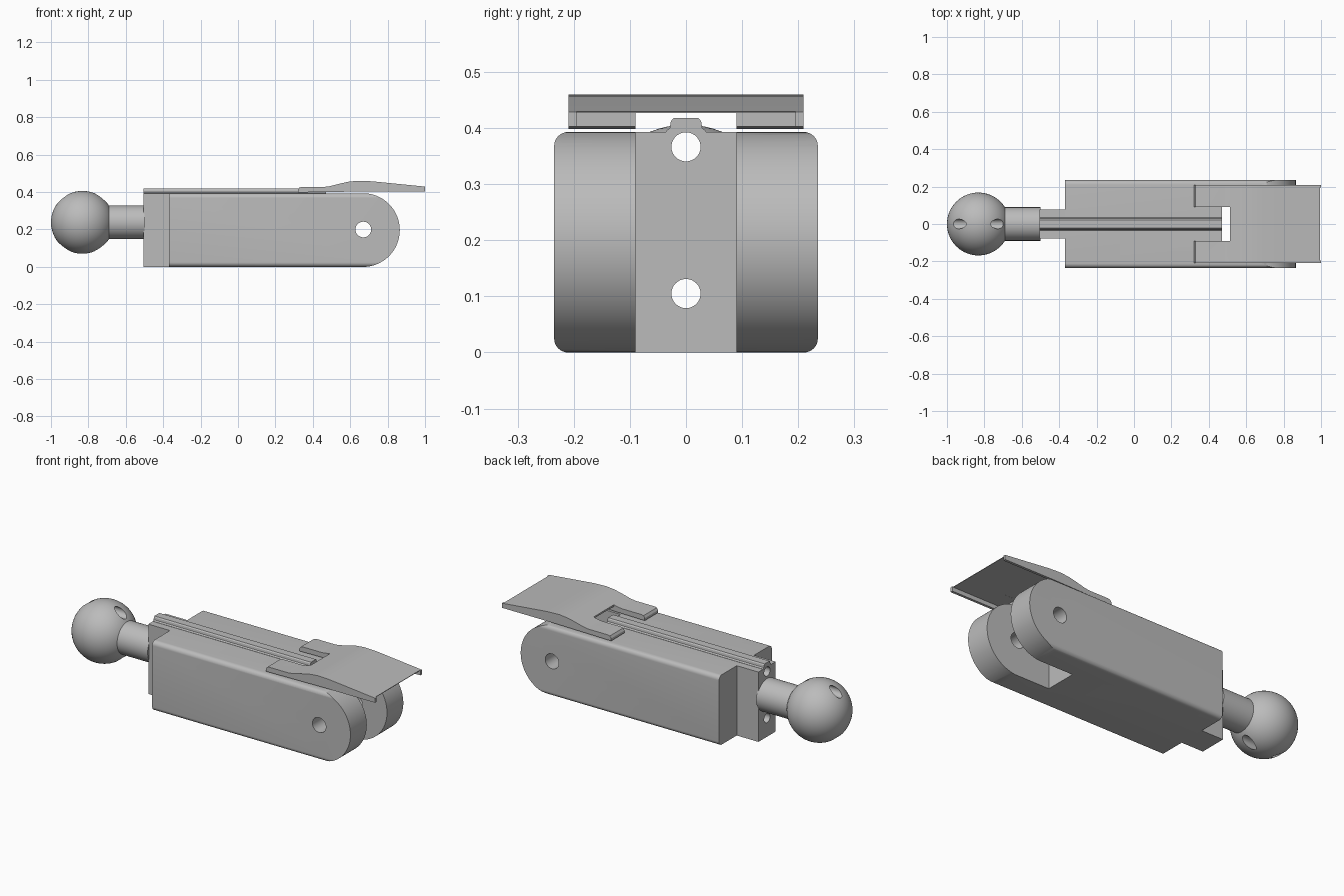
import bpy, bmesh
from math import sin, cos, pi, radians

cube = bpy.data.objects.get("Cube")
if cube:
    bpy.data.objects.remove(cube)

grey = bpy.data.materials.new("plain grey")
grey.use_nodes = True
grey.diffuse_color = (0.5, 0.5, 0.5, 1)
grey.node_tree.nodes["Principled BSDF"].inputs["Base Color"].default_value = (0.5, 0.5, 0.5, 1)


def make(name, bm):
    bmesh.ops.recalc_face_normals(bm, faces=bm.faces)
    mesh = bpy.data.meshes.new(name)
    bm.to_mesh(mesh)
    bm.free()
    mesh.materials.append(grey)
    ob = bpy.data.objects.new(name, mesh)
    bpy.context.collection.objects.link(ob)
    return ob


def prism(name, points, axis, start, end):
    """Extrude a closed profile: (y, z) along x, or (x, z) along y."""
    bm = bmesh.new()
    place = (lambda p: (start, *p)) if axis == "x" else (lambda p: (p[0], start, p[1]))
    face = bm.faces.new([bm.verts.new(place(p)) for p in points])
    moved = bmesh.ops.extrude_face_region(bm, geom=[face])["geom"]
    step = (end - start, 0, 0) if axis == "x" else (0, end - start, 0)
    bmesh.ops.translate(bm, vec=step, verts=[v for v in moved if isinstance(v, bmesh.types.BMVert)])
    return make(name, bm)


def arc(cx, cz, r, a, b, n):
    return [(cx + r * cos(radians(a + (b - a) * i / n)),
             cz + r * sin(radians(a + (b - a) * i / n))) for i in range(n + 1)]


def rod(name, u, v, r, axis, start, end, n=48):
    return prism(name, arc(u, v, r, 0, 360, n)[:-1], axis, start, end)


def box(name, x0, x1, half, z0, z1):
    return prism(name, [(x0, z0), (x1, z0), (x1, z1), (x0, z1)], "y", -half, half)


def combine(ob, tools, operation="DIFFERENCE"):
    for tool in tools:
        mod = ob.modifiers.new("cut", "BOOLEAN")
        mod.operation, mod.solver, mod.object = operation, "EXACT", tool
    bpy.context.view_layer.update()
    graph = bpy.context.evaluated_depsgraph_get()
    mesh = bpy.data.meshes.new_from_object(ob.evaluated_get(graph))
    ob.modifiers.clear()
    ob.data = mesh


H, W, R = 0.393, 0.235, 0.025
MID = H / 2

# Cutters: two long bores, the cross pin hole and the fork slot
bores = [rod("bore_cutter", 0, z, 0.026, "x", -1.2, 1.2, 32) for z in (0.105, 0.3665)]
pin = rod("pin_cutter", 0.67, MID + 0.003, 0.042, "y", -0.5, 0.5, 32)
slot = box("slot_cutter", 0.47, 1.2, 0.09, -0.1, 0.6)

# Body: rounded bar trimmed to a half-round end
section = []
for cy, cz, a in ((W - R, H - R, 0), (R - W, H - R, 90), (R - W, R, 180), (W - R, R, 270)):
    section += arc(cy, cz, R, a, a + 90, 8)
body = prism("body", section, "x", -0.37, 1.0)
trim = prism("trim_cutter", arc(0.668, MID, MID + 0.0005, -90, 90, 48)
             + [(-0.5, H + 0.0005), (-0.5, -0.0005)], "y", -0.5, 0.5)
combine(body, [trim], "INTERSECT")
combine(body, [slot, pin] + bores)

# Tongue at the back of the body
tongue = box("tongue", -0.505, -0.37, 0.077, 0, H)
combine(tongue, bores)

# Guide rail along the top
half_rail = [(0.036, 0.385), (0.036, 0.394), (0.029, 0.400), (0.027, 0.412), (0.022, 0.418)]
rail = prism("top_rail", half_rail + [(-y, z) for y, z in reversed(half_rail)], "x", -0.505, 0.47)
combine(rail, bores)

# Ball and neck
neck = rod("neck", 0, 0.238, 0.09, "x", -0.72, -0.5)
bm = bmesh.new()
bmesh.ops.create_uvsphere(bm, u_segments=64, v_segments=32, radius=0.168)
bmesh.ops.translate(bm, vec=(-0.832, 0, 0.238), verts=bm.verts)
ball = make("ball", bm)
combine(ball, bores)

# Latch lever: two arms, hollow underside and thin side flanges
lever = prism("latch_lever", [
    (0.32, 0.398), (0.32, 0.412), (0.328, 0.424), (0.34, 0.427), (0.46, 0.427),
    (0.49, 0.431), (0.55, 0.446), (0.59, 0.455), (0.64, 0.46), (0.68, 0.459),
    (0.72, 0.457), (1.0, 0.429), (1.0, 0.403), (0.68, 0.403)], "y", -0.209, 0.209)
hollows = [box("arm_gap_cutter", 0.2, 0.512, 0.09, 0.3, 0.6),
           box("under_gap_cutter", 0.45, 0.75, 0.09, 0.3, 0.427),
           box("pocket_cutter", 0.68, 1.1, 0.195, 0.35, 0.4265),
           box("tip_cutter", 0.994, 1.1, 0.195, 0.3, 0.6)]
combine(lever, hollows)

# Remove the cutters and smooth the curved parts
for tool in bores + [pin, slot, trim] + hollows:
    bpy.data.objects.remove(tool)
bpy.ops.object.select_all(action="DESELECT")
for ob in (body, tongue, rail, neck, ball, lever):
    ob.select_set(True)
    bpy.context.view_layer.objects.active = ob
bpy.ops.object.shade_smooth_by_angle(angle=radians(30))
